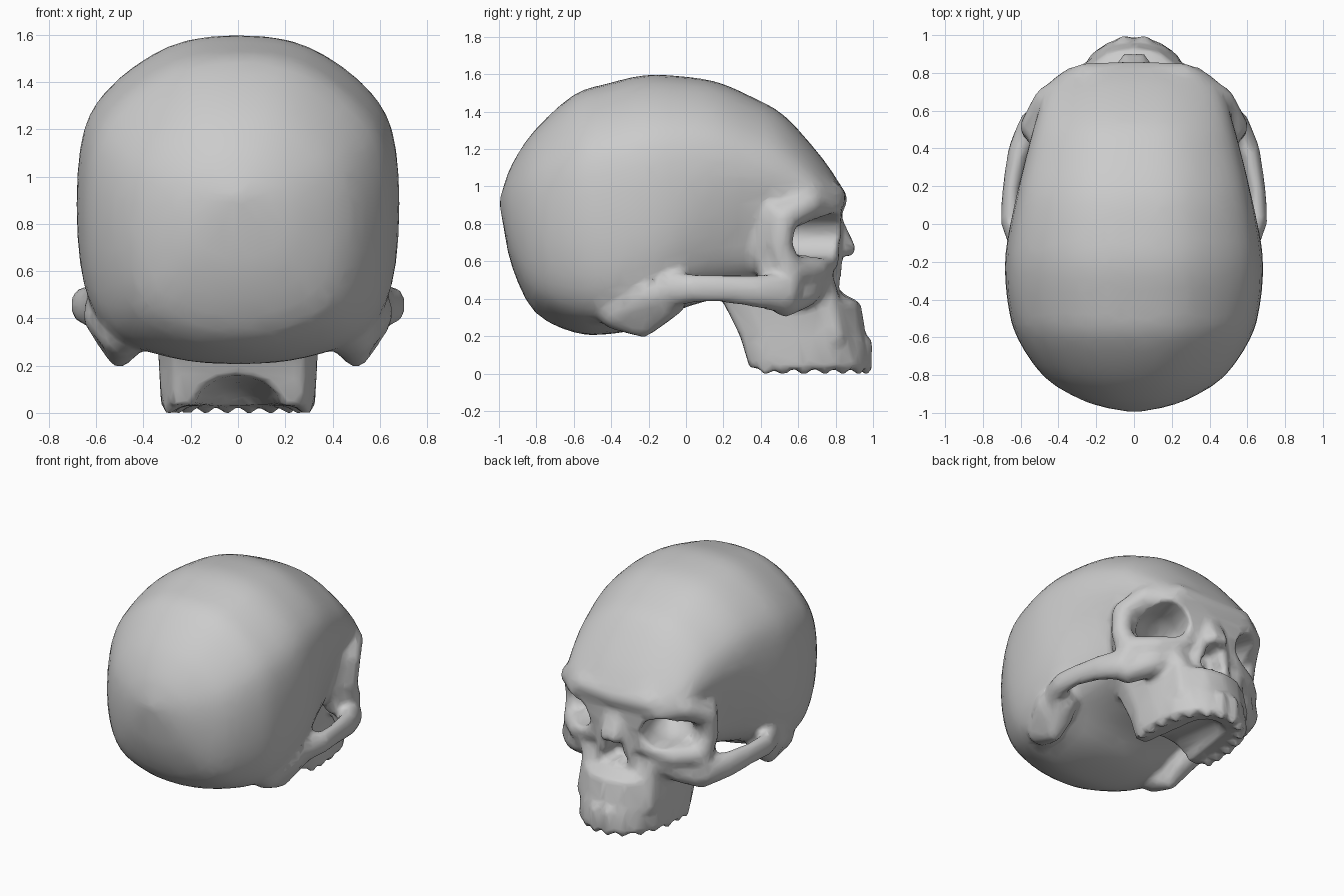
import bpy, bmesh
from math import copysign, hypot

if "Cube" in bpy.data.objects:
    bpy.data.objects.remove(bpy.data.objects["Cube"])

bone = bpy.data.materials.new("bone_grey")
bone.use_nodes = True
bone.diffuse_color = (0.6, 0.6, 0.6, 1)
bone.node_tree.nodes["Principled BSDF"].inputs["Base Color"].default_value = (0.6, 0.6, 0.6, 1)

# Unit ball whose points are reused by every bone
ball_bm = bmesh.new()
bmesh.ops.create_icosphere(ball_bm, subdivisions=2, radius=1)
ball = [v.co.copy() for v in ball_bm.verts]
ball_bm.free()


def spline(points, closed, steps=4):
    """Smooth curve through points of any dimension."""
    n = len(points)
    pick = (lambda i: points[i % n]) if closed else (lambda i: points[max(0, min(n - 1, i))])
    out = []
    for i in range(n if closed else n - 1):
        for s in range(steps):
            u = s / steps
            out.append(tuple(b + u * (c - a) / 2 + u * u * (2 * a - 5 * b + 4 * c - d) / 2
                             + u ** 3 * (3 * b - a - 3 * c + d) / 2
                             for a, b, c, d in zip(*(pick(i + k) for k in (-1, 0, 1, 2)))))
    return out if closed else out + [points[-1]]


def loft(bm, rings, start=None):
    """Skin a list of closed rings; the start may close to a point."""
    loops = [[bm.verts.new(p) for p in ring] for ring in rings]
    n = len(loops[0])
    faces = [bm.faces.new(loops[-1])]
    for a, b in zip(loops, loops[1:]):
        faces += [bm.faces.new((a[i], a[(i + 1) % n], b[(i + 1) % n], b[i])) for i in range(n)]
    if start:
        tip = bm.verts.new(start)
        faces += [bm.faces.new((loops[0][i], loops[0][(i + 1) % n], tip)) for i in range(n)]
    else:
        faces.append(bm.faces.new(loops[0]))
    bmesh.ops.recalc_face_normals(bm, faces=faces)


def hull(bm, coords):
    """Add the convex hull of some points as a closed shell."""
    tmp = bmesh.new()
    for co in coords:
        tmp.verts.new(co)
    bmesh.ops.convex_hull(tmp, input=list(tmp.verts))
    bmesh.ops.recalc_face_normals(tmp, faces=list(tmp.faces))
    copies = {}
    for face in tmp.faces:
        for v in face.verts:
            if v not in copies:
                copies[v] = bm.verts.new(v.co)
        bm.faces.new([copies[v] for v in face.verts])
    tmp.free()


def bar(bm, points, squash=(1, 1, 1), mirror=True):
    """Tapered bone: hulls between neighbouring balls (x, y, z, radius)."""
    sx, sy, sz = squash
    for side in ((1, -1) if mirror else (1,)):
        for pair in zip(points, points[1:]):
            hull(bm, [(x * side + p.x * sx * r, y + p.y * sy * r, z + p.z * sz * r)
                      for x, y, z, r in pair for p in ball])


def to_object(bm, name):
    mesh = bpy.data.meshes.new(name)
    bm.to_mesh(mesh)
    bm.free()
    ob = bpy.data.objects.new(name, mesh)
    bpy.context.collection.objects.link(ob)
    return ob


def fuse(ob):
    m = ob.modifiers.new("fuse", "REMESH")
    m.mode = "VOXEL"
    m.voxel_size = .018
    m.use_smooth_shade = True


bm = bmesh.new()

# Braincase: one half section scaled along the length, rounded behind, pinched at the temples
half = [(0, 1), (.44, .965), (.84, .82), (1, .64), (1, .3), (.84, .1), (.45, .02), (0, 0)]
section = spline(half + [(-x, t) for x, t in half[-2:0:-1]], True)
stations = [  # y, top, bottom, half width, roundness, pinch
    (-.975, 1.0, .78, .14, .8, 0), (-.93, 1.12, .57, .28, .6, 0), (-.81, 1.3, .33, .47, .4, 0),
    (-.6, 1.49, .22, .61, .2, 0), (-.42, 1.55, .21, .655, 0, 0), (-.22, 1.595, .25, .67, 0, 0),
    (-.04, 1.59, .34, .65, 0, 0), (.16, 1.56, .4, .615, 0, .06), (.36, 1.475, .44, .57, 0, .12),
    (.53, 1.375, .48, .525, 0, .16), (.73, 1.15, .55, .46, 0, .2), (.83, 1.0, .72, .34, 0, .1)]
rings = []
for y, top, low, w, rnd, pinch in spline(stations, False, 3):
    ring = []
    for x, t in section:
        v = 2 * t - 1
        k = 1 + rnd * (1 / hypot(x, v) - 1)
        narrow = 1 - pinch * max(0, min(1, (.6 - t) * 3))
        ring.append((x * k * w * narrow, y, low + (v * k + 1) / 2 * (top - low)))
    rings.append(ring)
loft(bm, rings, start=(0, -1, .92))

# Upper jaw: horizontal sections, rounded in front and squarer behind
arch = [(0, 1), (.4, .93), (.7, .72), (.92, .35), (1, -.1), (1, -.6), (.85, -1), (.3, -1)]
outline = arch + [(-x, v) for x, v in arch[:0:-1]]
levels = [(.03, .34, .995, .325), (.2, .29, .965, .335), (.38, .2, .935, .34),
          (.43, .18, .83, .35), (.62, .2, .8, .37)]
loft(bm, [[(x * w, (b + f) / 2 + v * (f - b) / 2, z) for x, v in outline] for z, b, f, w in levels])
# Root swellings of the jaw running up to the cheek
bar(bm, [(.24, .79, .2, .07), (.22, .74, .42, .08), (.28, .68, .57, .09)])

# Teeth along the jaw edge
for x, y in ((.05, .955), (.14, .91), (.215, .83), (.255, .73), (.285, .62), (.29, .51), (.29, .42)):
    bar(bm, [(x, y, .16, .045), (x, y + .01, .02, .032)])

# Brow ridge, outer eye rim and the wall behind it
bar(bm, [(0, .775, .93, .09), (.26, .765, .94, .09), (.45, .65, .91, .085), (.53, .52, .83, .075),
         (.53, .5, .68, .07), (.5, .54, .56, .085)])
bar(bm, [(.5, .47, .86, .07), (.46, .43, .68, .08), (.46, .46, .52, .08)])
# Lower eye rim and broad nasal bones
bar(bm, [(.5, .56, .55, .08), (.37, .68, .55, .08), (.2, .76, .61, .065), (.11, .76, .8, .055)])
bar(bm, [(.02, .775, .83, .055), (.03, .86, .67, .05)])
bar(bm, [(.07, .77, .8, .055), (.09, .8, .64, .045), (.12, .78, .46, .045)])
# Cheekbone and cheek arch
bar(bm, [(.5, .55, .55, .08), (.5, .53, .385, .085), (.38, .63, .44, .09), (.24, .71, .52, .08)])
bar(bm, [(.55, .5, .43, .105), (.61, .38, .44, .09), (.65, .18, .455, .075), (.657, .03, .455, .08),
         (.6, -.09, .45, .1)], squash=(.65, 1, 1))
# Bony points behind the ears
bar(bm, [(.54, -.09, .4, .1), (.5, -.23, .245, .055), (.48, -.37, .34, .11), (.54, -.2, .42, .12),
         (.5, -.23, .245, .055), (.5, -.12, .33, .06)])
skull = to_object(bm, "skull")

# Cutter for the eye sockets, nose opening and palate
bm = bmesh.new()
bar(bm, [(.37, .84, .735, .15), (.3, .6, .735, .15), (.22, .48, .74, .08)], squash=(1.05, 1, .82))
bar(bm, [(.02, .93, .59, .04), (.06, .93, .48, .055), (.04, .72, .5, .045)])
bar(bm, [(.02, .74, .58, .04), (.02, .93, .59, .04)])
bar(bm, [(0, .74, 0, .14), (0, .2, .02, .21)], squash=(1, 1, .75), mirror=False)
cutter = to_object(bm, "opening_cutter")
cutter.hide_render = True
fuse(cutter)

# Fuse the bones, cut the openings, soften and reduce
fuse(skull)
cut = skull.modifiers.new("cut", "BOOLEAN")
cut.operation = "DIFFERENCE"
cut.object = cutter
fuse(skull)
soft = skull.modifiers.new("soften", "SMOOTH")
soft.factor = .5
soft.iterations = 6
low = skull.modifiers.new("reduce", "DECIMATE")
low.ratio = .1

bpy.context.view_layer.objects.active = skull
skull.select_set(True)
for m in list(skull.modifiers):
    bpy.ops.object.modifier_apply(modifier=m.name)
bpy.data.objects.remove(cutter)
skull.data.materials.clear()
skull.data.materials.append(bone)
bpy.ops.object.shade_smooth()
